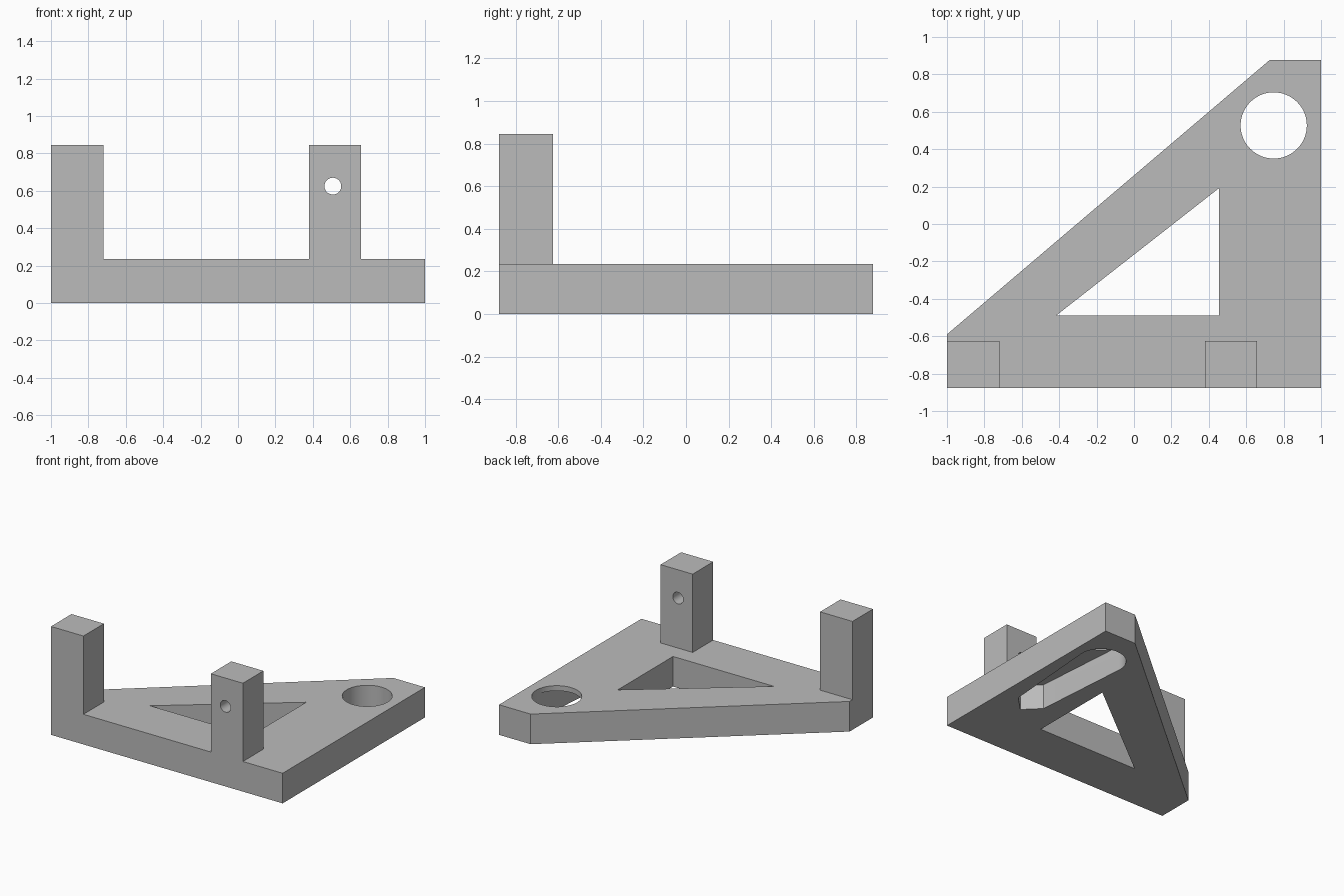
import bpy
import bmesh
import math
from mathutils import Vector, Matrix
from mathutils.geometry import convex_hull_2d

cube = bpy.data.objects.get("Cube")
if cube:
    bpy.data.objects.remove(cube, do_unlink=True)

grey = bpy.data.materials.new("plain grey")
grey.use_nodes = True
colour = (0.5, 0.5, 0.5, 1)
grey.diffuse_color = colour
grey.node_tree.nodes["Principled BSDF"].inputs["Base Color"].default_value = colour

FRONT, BACK = -0.878, 0.878
PLATE_TOP, POST_TOP, POST_BACK = 0.235, 0.846, -0.625
SLOT_TOP = 0.195
HOLE = (0.747, 0.527)
HOLE_RADIUS = 0.177


def ring(centre, radius, sides):
    """Points of a regular polygon around a centre, one point on the +x axis."""
    steps = [2 * math.pi * i / sides for i in range(sides)]
    return [(centre[0] + radius * math.cos(a), centre[1] + radius * math.sin(a)) for a in steps]


def prism(name, outline, low, high, along_y=False, helper=False):
    """Extrude an outline from low to high, along z or along y."""
    bm = bmesh.new()
    face = bm.faces.new([bm.verts.new((u, v, low)) for u, v in outline])
    moved = bmesh.ops.extrude_face_region(bm, geom=[face])["geom"]
    verts = [g for g in moved if isinstance(g, bmesh.types.BMVert)]
    bmesh.ops.translate(bm, verts=verts, vec=(0, 0, high - low))
    if along_y:
        # swap the y and z axes so the outline lies in the front plane
        swap = Matrix(((1, 0, 0, 0), (0, 0, 1, 0), (0, 1, 0, 0), (0, 0, 0, 1)))
        bm.transform(swap)
    bmesh.ops.recalc_face_normals(bm, faces=bm.faces)
    mesh = bpy.data.meshes.new(name)
    bm.to_mesh(mesh)
    bm.free()
    mesh.materials.append(grey)
    obj = bpy.data.objects.new(name, mesh)
    bpy.context.scene.collection.objects.link(obj)
    if helper:
        obj.hide_render = True
        obj.hide_viewport = True
        obj.display_type = 'WIRE'
    return obj


def combine(target, other, operation):
    mod = target.modifiers.new(other.name, 'BOOLEAN')
    mod.operation = operation
    mod.solver = 'EXACT'
    mod.object = other


# Base plate with its long slanted side
bracket = prism("bracket", [(-1, FRONT), (1, FRONT), (1, BACK), (0.727, BACK), (-1, -0.59)], 0, PLATE_TOP)

# Upright posts along the front edge
for name, left, right in (("right_post", -1, -0.72), ("left_post", 0.38, 0.657)):
    post = prism(name, [(left, 0.1), (right, 0.1), (right, POST_TOP), (left, POST_TOP)],
                 FRONT, POST_BACK, along_y=True, helper=True)
    combine(bracket, post, 'UNION')

# Triangular window through the plate
window = prism("window_cutter", [(-0.417, -0.49), (0.455, -0.49), (0.455, 0.192)], -0.1, 0.4, helper=True)
combine(bracket, window, 'DIFFERENCE')

# Large round hole through the plate
hole = prism("hole_cutter", ring(HOLE, HOLE_RADIUS, 64), -0.1, 0.4, helper=True)
combine(bracket, hole, 'DIFFERENCE')

# Tapered slot in the underside, running forward from the hole to a pointed end
points = ring(HOLE, HOLE_RADIUS, 64) + ring((HOLE[0], -0.25), 0.118, 4)
outline = [points[i] for i in convex_hull_2d([Vector(p) for p in points])]
slot = prism("slot_cutter", outline, -0.1, SLOT_TOP, helper=True)
combine(bracket, slot, 'DIFFERENCE')

# Small bores through the posts, front to back
for name, centre in (("right_bore_cutter", (-0.838, 0.615)), ("left_bore_cutter", (0.507, 0.625))):
    bore = prism(name, ring(centre, 0.045, 32), -1, -0.5, along_y=True, helper=True)
    combine(bracket, bore, 'DIFFERENCE')

# Bake the modifiers, drop the helpers and smooth the round walls
bpy.context.view_layer.update()
graph = bpy.context.evaluated_depsgraph_get()
baked = bpy.data.meshes.new_from_object(bracket.evaluated_get(graph))
helpers = [m.object for m in bracket.modifiers]
bracket.modifiers.clear()
bracket.data = baked
for obj in helpers:
    bpy.data.objects.remove(obj, do_unlink=True)
bpy.ops.object.select_all(action='DESELECT')
bracket.select_set(True)
bpy.context.view_layer.objects.active = bracket
bpy.ops.object.shade_smooth_by_angle(angle=math.radians(30))
